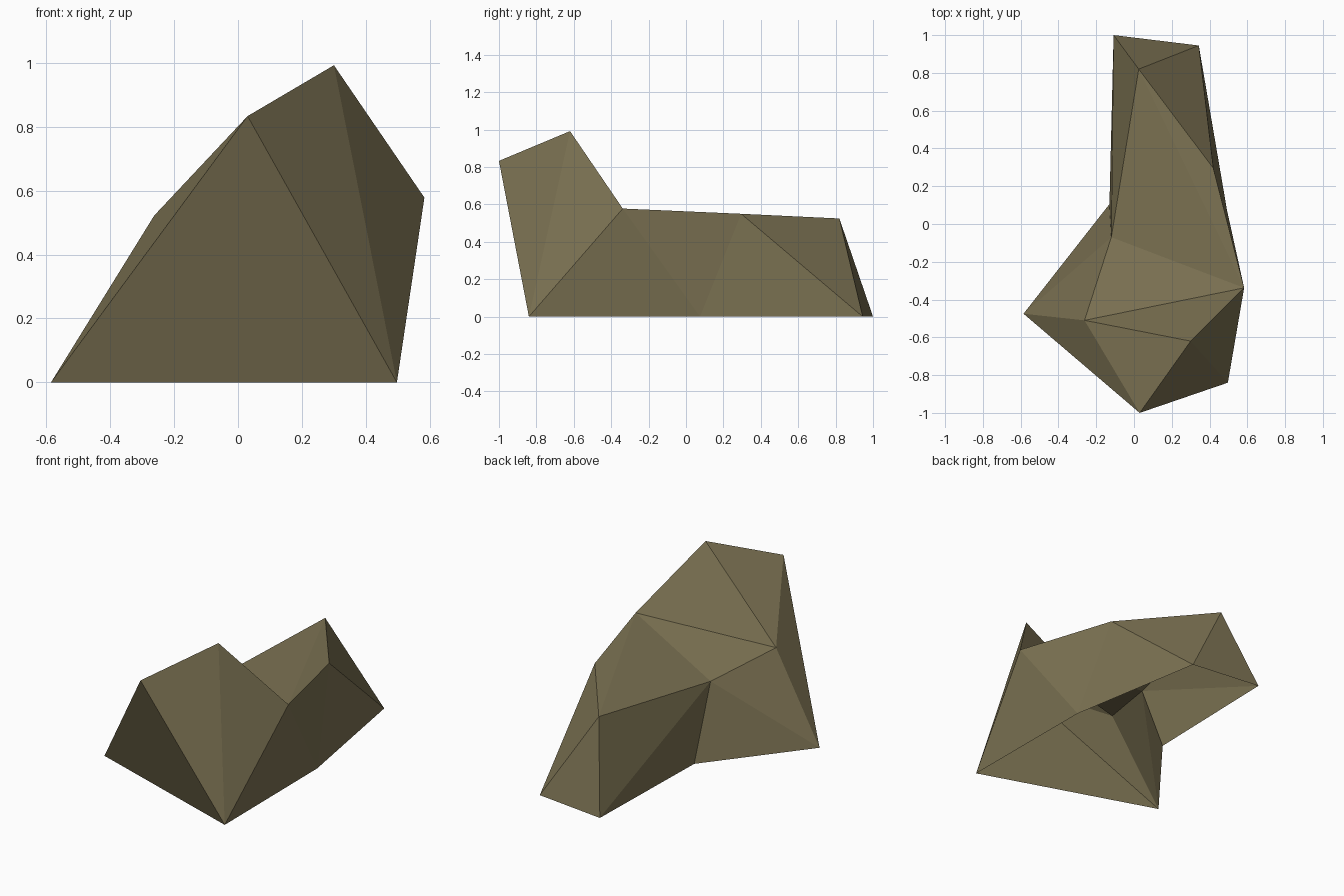
import bpy, bmesh

if "Cube" in bpy.data.objects:
    bpy.data.objects.remove(bpy.data.objects["Cube"])

# Corner points of the rock: ground ring (z = 0) and upper ridge
P = {
    "C": (-0.585, -0.475, 0), "G": (0.497, -0.84, 0), "N": (0.492, 0.075, 0),
    "A": (0.343, 0.945, 0), "B": (-0.108, 1.0, 0), "D": (-0.13, 0.105, 0),
    "F": (0.03, -1.0, 0.833), "S": (0.30, -0.62, 0.992), "K": (0.583, -0.338, 0.578),
    "M": (0.42, 0.295, 0.55), "T": (0.025, 0.82, 0.525), "Q": (-0.12, -0.07, 0.443),
    "L": (-0.262, -0.51, 0.522),
}

# Facets: front, right side, back, left side, top (underside stays open)
FACETS = ("CGF GSF GKS GNK NMK NAM ATM ABT "
          "BQT BDQ DCQ CLQ CFL FSL SKL KQL KTQ KMT").split()

bm = bmesh.new()
v = {name: bm.verts.new(co) for name, co in P.items()}
for facet in FACETS:
    bm.faces.new([v[n] for n in facet])

mesh = bpy.data.meshes.new("rock")
bm.to_mesh(mesh)
bm.free()
rock = bpy.data.objects.new("rock", mesh)
bpy.context.collection.objects.link(rock)

# Olive brown stone
stone = bpy.data.materials.new("olive brown stone")
stone.diffuse_color = (0.2, 0.168, 0.085, 1)
stone.use_nodes = True
stone.node_tree.nodes["Principled BSDF"].inputs["Base Color"].default_value = stone.diffuse_color
mesh.materials.append(stone)
